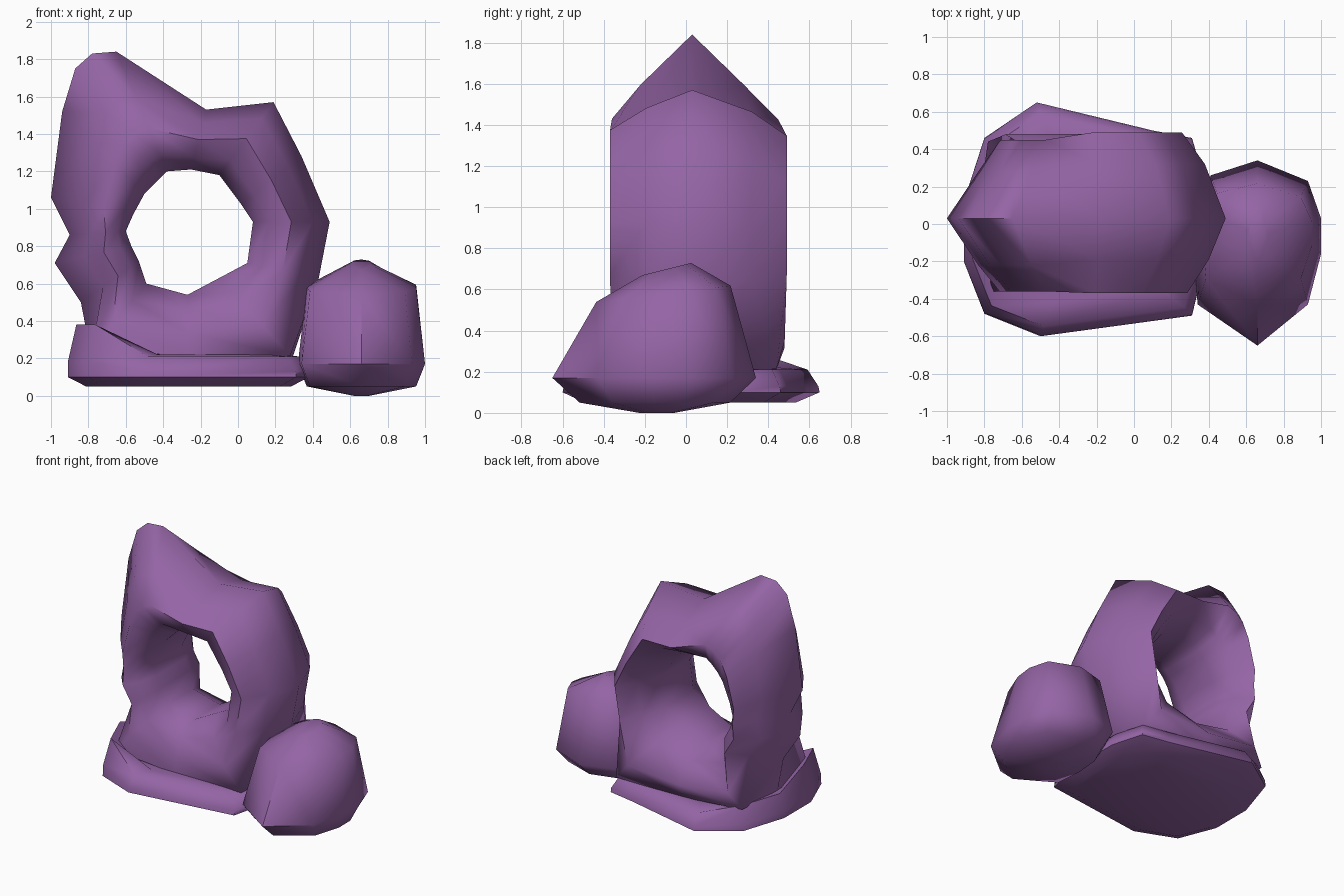
import bpy, bmesh, math

purple = bpy.data.materials.new("purple stone")
purple.diffuse_color = (0.30, 0.13, 0.38, 1)


def loft(name, rings, closed, angle):
    """Skin a list of equal-length point rings; cap the ends unless closed."""
    bm = bmesh.new()
    vs = [[bm.verts.new(p) for p in r] for r in rings]
    n = len(vs[0])
    for i in range(len(vs) if closed else len(vs) - 1):
        a, b = vs[i], vs[(i + 1) % len(vs)]
        for j in range(n):
            k = (j + 1) % n
            bm.faces.new((a[j], a[k], b[k], b[j]))
    if not closed:
        bm.faces.new(vs[0][::-1])
        bm.faces.new(vs[-1])
    bmesh.ops.recalc_face_normals(bm, faces=bm.faces)
    me = bpy.data.meshes.new(name)
    bm.to_mesh(me)
    bm.free()
    ob = bpy.data.objects.new(name, me)
    bpy.context.collection.objects.link(ob)
    me.materials.append(purple)
    bpy.ops.object.select_all(action='DESELECT')
    ob.select_set(True)
    bpy.context.view_layer.objects.active = ob
    bpy.ops.object.shade_smooth_by_angle(angle=math.radians(angle))
    return ob


# Pierced rock: outer and hole outlines paired up, seen from the front
stations = [
    (-0.65, 1.84, -0.38, 1.20), (-0.17, 1.53, -0.25, 1.21),
    (0.19, 1.57, -0.10, 1.18), (0.34, 1.28, 0.02, 1.02),
    (0.49, 0.93, 0.08, 0.93), (0.43, 0.62, 0.05, 0.71),
    (0.29, 0.20, -0.10, 0.63), (-0.27, 0.20, -0.27, 0.54),
    (-0.79, 0.24, -0.49, 0.60), (-0.84, 0.50, -0.53, 0.72),
    (-0.98, 0.71, -0.57, 0.80), (-0.90, 0.86, -0.60, 0.88),
    (-1.00, 1.06, -0.56, 0.97), (-0.94, 1.52, -0.50, 1.08),
    (-0.87, 1.75, -0.46, 1.12), (-0.78, 1.83, -0.42, 1.16)]
# Cross-sections: fraction from outside to hole, and depth
right_leg = [(0, 0.03), (0.22, -0.19), (0.5, -0.37), (0.8, -0.31), (1, -0.16),
             (1, 0.18), (0.82, 0.36), (0.57, 0.49), (0.27, 0.32)]
tower = [(0, 0.03), (0.38, -0.22), (0.64, -0.36), (0.86, -0.31), (1, -0.16),
         (1, 0.18), (0.9, 0.34), (0.65, 0.45), (0.38, 0.28)]
foot = [(0, 0.03), (0.03, -0.36), (0.4, -0.36), (0.75, -0.28), (1, -0.14),
        (1, 0.16), (0.75, 0.35), (0.35, 0.48), (0.03, 0.44)]


def section(ox, oz):
    return foot if oz < 0.3 else tower if ox < -0.6 else right_leg


loft("pierced_rock",
     [[(ox + (ix - ox) * t, y, oz + (iz - oz) * t) for t, y in section(ox, oz)]
      for ox, oz, ix, iz in stations], True, 80)

# Flat base slab, its left end turned up
slab = [(-0.91, -0.2), (-0.8, -0.48), (-0.5, -0.6), (0.31, -0.49),
        (0.38, -0.2), (0.38, 0.22), (0.31, 0.46), (0.1, 0.5),
        (-0.52, 0.65), (-0.8, 0.46), (-0.91, 0.12)]


def slab_ring(sx, sy, z, lift):
    return [(-0.26 + (x + 0.26) * sx, y * sy,
             z + lift * (x < -0.6) * (1 if y < 0 else 0.35)) for x, y in slab]


loft("base_slab", [slab_ring(0.85, 0.82, 0.05, 0), slab_ring(1, 1, 0.10, 0.0),
                   slab_ring(1, 0.99, 0.13, 0.05),
                   slab_ring(0.93, 0.91, 0.21, 0.17),
                   slab_ring(0.7, 0.7, 0.22, 0)], False, 60)

# Boulder beside the rock
outline = [(0.34, 0.1), (0.41, 0.26), (0.66, 0.34), (0.93, 0.23), (1.0, 0.03),
           (1.0, -0.16), (0.93, -0.43), (0.66, -0.65), (0.34, -0.43),
           (0.32, -0.15)]


def boulder_ring(z, sx, sy, shift=0, tilt=0):
    return [(0.66 + (x - 0.66) * sx, -0.14 + shift + (y + 0.14) * sy,
             z + tilt * (y + 0.14)) for x, y in outline]


loft("boulder", [boulder_ring(0, 0.12, 0.17), boulder_ring(0.05, 0.86, 0.74),
                 boulder_ring(0.17, 1, 1),
                 boulder_ring(0.58, 0.86, 0.66, 0.04, 0.08),
                 boulder_ring(0.70, 0.15, 0.24, 0.05, 0.06)], False, 60)
